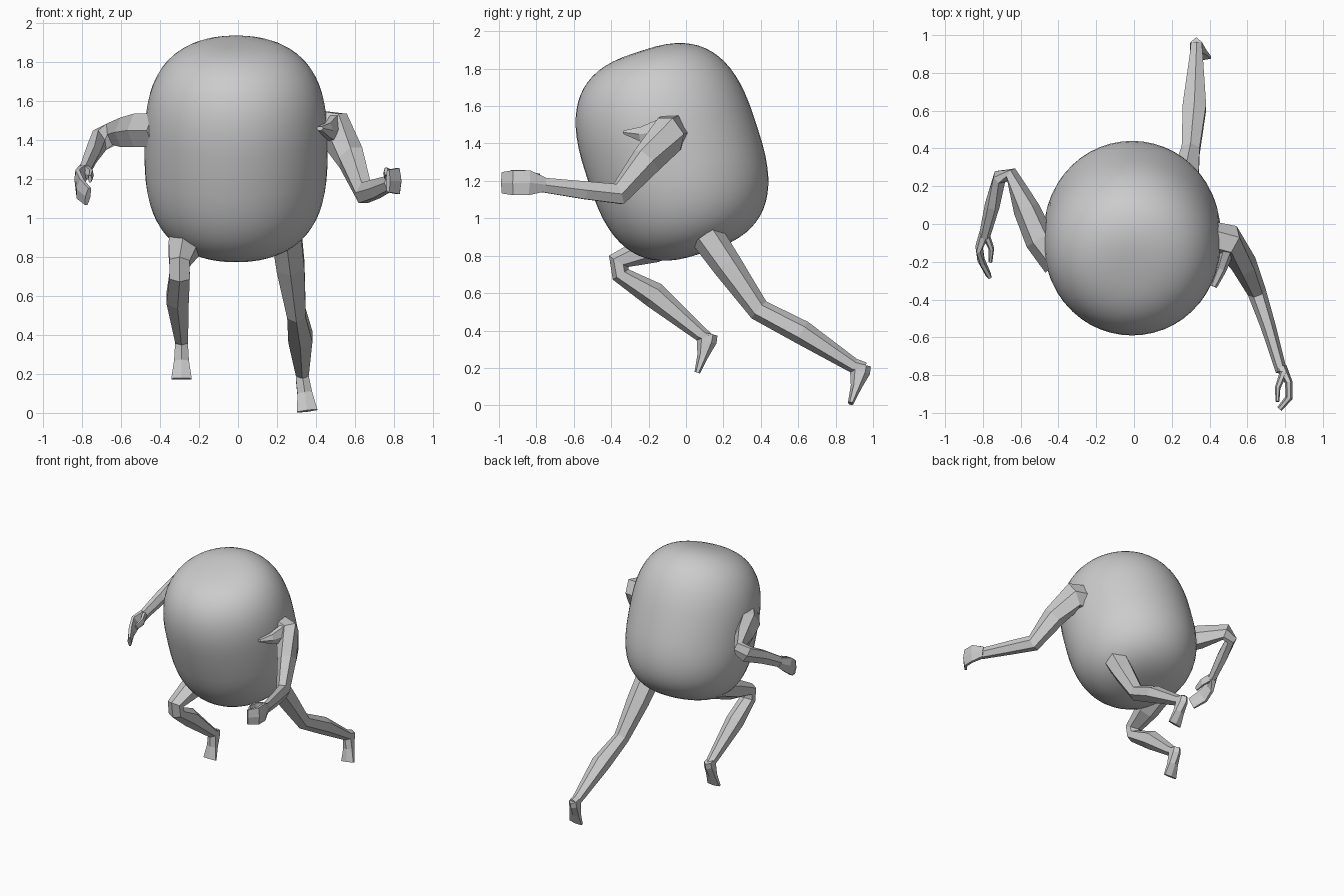
import bpy, bmesh
from math import sin, cos, pi, radians
from mathutils import Vector, Matrix

cube = bpy.data.objects.get("Cube")
if cube:
    bpy.data.objects.remove(cube, do_unlink=True)

gray = bpy.data.materials.new("plain_gray")
gray.use_nodes = True
gray.diffuse_color = (0.6, 0.6, 0.6, 1)
gray.node_tree.nodes["Principled BSDF"].inputs["Base Color"].default_value = gray.diffuse_color

UP = Vector((0, 0, 1))
SIDE = Vector((1, 0, 0))


def add_object(name, bm, smooth=False):
    bmesh.ops.recalc_face_normals(bm, faces=bm.faces)
    for face in bm.faces:
        face.smooth = smooth
    mesh = bpy.data.meshes.new(name)
    bm.to_mesh(mesh)
    bm.free()
    mesh.materials.append(gray)
    obj = bpy.data.objects.new(name, mesh)
    bpy.context.collection.objects.link(obj)
    return obj


def limb(name, points, reference, sides=6):
    """Tube through (x, y, z, half width along reference, half depth)."""
    bm = bmesh.new()
    centers = [Vector(p[:3]) for p in points]
    steps = [(b - a).normalized() for a, b in zip(centers, centers[1:])]
    rings = []
    for i, point in enumerate(points):
        before, after = steps[max(i - 1, 0)], steps[min(i, len(steps) - 1)]
        tangent = (before + after).normalized()
        across = (reference - tangent * reference.dot(tangent)).normalized()
        other = tangent.cross(across)
        ring = []
        for k in range(sides):
            angle = 2 * pi * (k + 0.5) / sides
            offset = across * cos(angle) * point[3] * 1.1 + other * sin(angle) * point[4]
            ring.append(bm.verts.new(centers[i] + offset))
        rings.append(ring)
    for low, high in zip(rings, rings[1:]):
        for k in range(sides):
            n = (k + 1) % sides
            bm.faces.new((low[k], low[n], high[n], high[k]))
    bm.faces.new(rings[0])
    bm.faces.new(rings[-1])
    return add_object(name, bm)


# Body: rounded barrel leaning towards the front
bm = bmesh.new()
bmesh.ops.create_uvsphere(bm, u_segments=48, v_segments=32, radius=1)
power = 2 / 2.8
for v in bm.verts:
    flat = Vector((v.co.x, v.co.y))
    r = min(flat.length, 1)
    if r > 0.0001:
        flat *= r ** power / r
    height = abs(v.co.z) ** power * (1 if v.co.z > 0 else -1)
    v.co = (flat.x * 0.47, flat.y * 0.475, height * 0.565)
bm.transform(Matrix.Translation((-0.01, -0.075, 1.355)) @ Matrix.Rotation(radians(18), 4, "X"))
add_object("body", bm, smooth=True)

# Left arm, reaching forward
limb("left_arm", [
    (0.38, -0.07, 1.46, 0.10, 0.09),
    (0.50, -0.09, 1.45, 0.10, 0.09),
    (0.58, -0.21, 1.31, 0.08, 0.07),
    (0.65, -0.36, 1.13, 0.06, 0.05),
    (0.71, -0.54, 1.15, 0.05, 0.04),
    (0.78, -0.78, 1.18, 0.04, 0.03)], UP)
limb("left_shoulder_flap", [
    (0.42, -0.33, 1.46, 0.01, 0.02),
    (0.46, -0.24, 1.45, 0.04, 0.03),
    (0.50, -0.12, 1.46, 0.08, 0.04)], UP)
limb("left_hand", [
    (0.78, -0.76, 1.18, 0.04, 0.03),
    (0.82, -0.84, 1.19, 0.07, 0.02),
    (0.82, -0.92, 1.19, 0.07, 0.02),
    (0.77, -0.98, 1.19, 0.06, 0.015)], UP)
limb("left_thumb", [
    (0.79, -0.79, 1.21, 0.03, 0.02),
    (0.76, -0.87, 1.23, 0.03, 0.015),
    (0.76, -0.94, 1.24, 0.02, 0.01)], UP)

# Right arm, swung back at the elbow
limb("right_arm", [
    (-0.40, -0.20, 1.45, 0.09, 0.09),
    (-0.50, -0.08, 1.45, 0.09, 0.08),
    (-0.57, 0.08, 1.44, 0.08, 0.07),
    (-0.65, 0.26, 1.43, 0.06, 0.04),
    (-0.71, 0.25, 1.40, 0.06, 0.04),
    (-0.75, 0.10, 1.33, 0.05, 0.04),
    (-0.79, -0.06, 1.24, 0.04, 0.03)], UP)
limb("right_hand", [
    (-0.79, -0.05, 1.24, 0.04, 0.03),
    (-0.82, -0.12, 1.20, 0.06, 0.02),
    (-0.81, -0.19, 1.15, 0.06, 0.02),
    (-0.77, -0.27, 1.11, 0.05, 0.015)], UP)
limb("right_thumb", [
    (-0.78, -0.07, 1.24, 0.03, 0.02),
    (-0.755, -0.13, 1.22, 0.03, 0.015),
    (-0.76, -0.20, 1.20, 0.02, 0.01)], UP)

# Left leg, pushing off behind
limb("left_leg", [
    (0.25, 0.11, 0.91, 0.08, 0.09),
    (0.27, 0.22, 0.75, 0.075, 0.08),
    (0.30, 0.39, 0.51, 0.05, 0.06),
    (0.32, 0.62, 0.39, 0.065, 0.065),
    (0.33, 0.90, 0.21, 0.035, 0.04),
    (0.33, 0.96, 0.20, 0.03, 0.03)], SIDE)

# Right leg, knee raised in front
limb("right_leg", [
    (-0.27, 0.02, 0.92, 0.08, 0.08),
    (-0.28, -0.18, 0.84, 0.08, 0.08),
    (-0.30, -0.36, 0.77, 0.055, 0.06),
    (-0.30, -0.35, 0.70, 0.055, 0.05),
    (-0.31, -0.17, 0.59, 0.06, 0.07),
    (-0.29, 0.08, 0.38, 0.035, 0.04),
    (-0.29, 0.13, 0.35, 0.03, 0.03)], SIDE)

# Feet: wedges pointing down from the heel to a flat toe
for name, x, y, z, splay in (("left_foot", 0.33, 0.94, 0.0, 0.025),
                             ("right_foot", -0.29, 0.12, 0.165, 0.0)):
    limb(name, [
        (x, y, z + 0.22, 0.03, 0.05),
        (x, y - 0.01, z + 0.18, 0.035, 0.055),
        (x + splay / 2, y - 0.03, z + 0.10, 0.04, 0.03),
        (x + splay, y - 0.06, z + 0.01, 0.055, 0.015)], SIDE)
